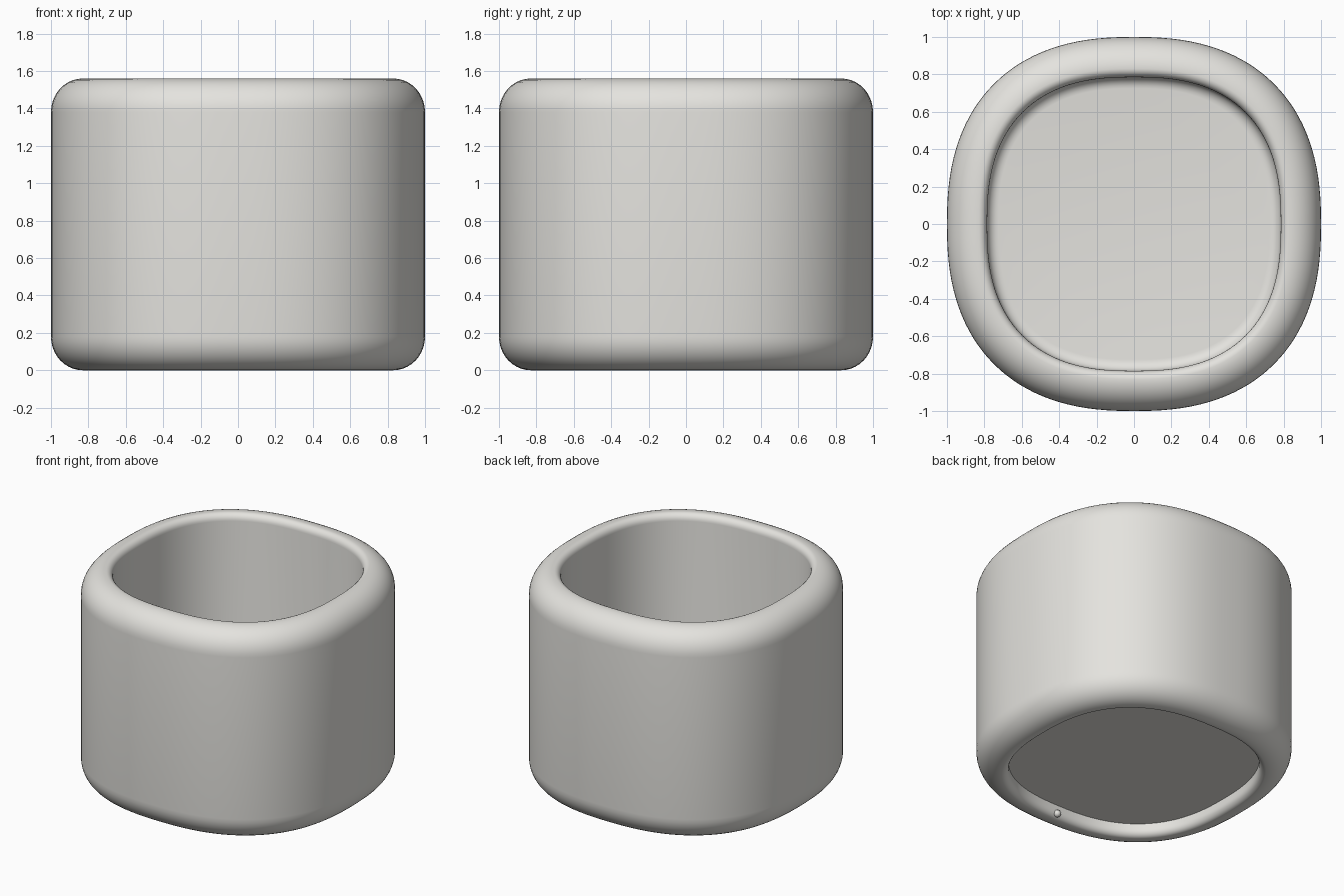
import bpy, bmesh, math

if "Cube" in bpy.data.objects:
    bpy.data.objects.remove(bpy.data.objects["Cube"])

SEG = 128                    # points around each ring
OUTER, INNER = 2.40, 2.52    # squareness of the outer and inner outlines
FLOOR = 0.30                 # height of the inner floor
RECESS = 0.09                # height of the underside

glaze = bpy.data.materials.new("warm light grey")
glaze.diffuse_color = (0.78, 0.77, 0.735, 1)
glaze.use_nodes = True
glaze.node_tree.nodes["Principled BSDF"].inputs["Base Color"].default_value = glaze.diffuse_color


def arc(cx, cz, rx, rz, a0, a1, steps=10):
    """Elliptical fillet in the (radius, height) profile, angles in degrees."""
    out = []
    for i in range(steps + 1):
        a = math.radians(a0 + (a1 - a0) * i / steps)
        out.append((cx + rx * math.cos(a), cz + rz * math.sin(a)))
    return out


def outline(t, power):
    c, s = math.cos(t), math.sin(t)
    e = 2 / power
    return math.copysign(abs(c) ** e, c), math.copysign(abs(s) ** e, s)


# Profile from the centre of the underside, round the wall, to the inner floor
profile = [(0.785, RECESS)]                           # recessed underside
profile += arc(0.83, 0.05, 0.045, 0.05, 180, 270, 6)  # inside of foot
profile += arc(0.83, 0.18, 0.17, 0.18, 270, 360)      # outside of foot
profile += arc(0.83, 1.38, 0.17, 0.18, 0, 90)         # outside of rim
profile += arc(0.83, 1.51, 0.045, 0.05, 90, 180, 6)   # inside of rim
profile += arc(0.725, FLOOR + 0.06, 0.06, 0.06, 0, -90, 6)  # floor fillet

clean = [profile[0]]
for p in profile[1:]:
    if math.dist(p, clean[-1]) > 1e-4:
        clean.append(p)

# Pot body
bm = bmesh.new()
rings = []
for r, z in clean:
    k = min(1, max(0, (r - 0.785) / 0.215))
    power = INNER + (OUTER - INNER) * k
    ring = []
    for i in range(SEG):
        x, y = outline(2 * math.pi * i / SEG, power)
        ring.append(bm.verts.new((r * x, r * y, z)))
    rings.append(ring)
for a, b in zip(rings, rings[1:]):
    for i in range(SEG):
        j = (i + 1) % SEG
        bm.faces.new((a[i], a[j], b[j], b[i]))
bm.faces.new(rings[0][::-1])
bm.faces.new(rings[-1])
bmesh.ops.recalc_face_normals(bm, faces=bm.faces)
mesh = bpy.data.meshes.new("pot_body")
bm.to_mesh(mesh)
bm.free()
mesh.materials.append(glaze)
pot = bpy.data.objects.new("pot_body", mesh)
bpy.context.collection.objects.link(pot)

# Tiny bead on the inside of the foot
bpy.ops.mesh.primitive_uv_sphere_add(segments=16, ring_count=8, radius=0.026,
                                     location=(0.01, -0.79, 0.03))
bead = bpy.context.object
bead.name = "foot_bead"
bead.data.materials.append(glaze)

# Smooth shading with crisp floor edges
bpy.ops.object.select_all(action='DESELECT')
for ob in (pot, bead):
    ob.select_set(True)
bpy.context.view_layer.objects.active = pot
bpy.ops.object.shade_smooth_by_angle(angle=math.radians(35))
